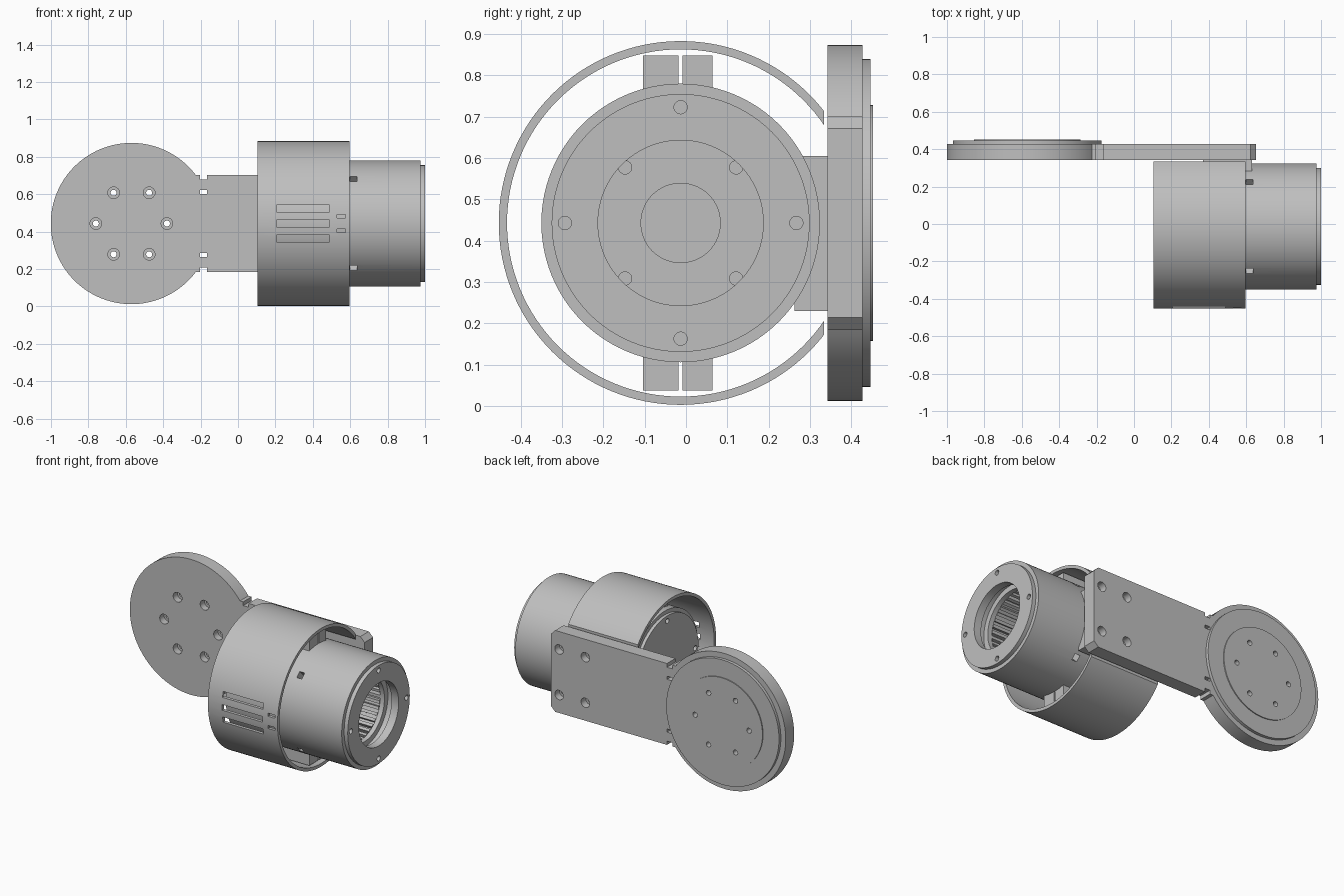
import bpy, bmesh, math
from mathutils import Matrix, Vector

cube = bpy.data.objects.get("Cube")
if cube:
    bpy.data.objects.remove(cube, do_unlink=True)

grey = bpy.data.materials.new("machined_grey")
grey.use_nodes = True
GREY = (0.52, 0.52, 0.52, 1)
grey.diffuse_color = GREY
grey.node_tree.nodes["Principled BSDF"].inputs["Base Color"].default_value = GREY

CY, CZ = -0.013, 0.443           # drum axis
DX = -0.57                       # disc centre
TO_X = Matrix.Rotation(math.pi / 2, 4, 'Y')
TO_Y = Matrix.Rotation(-math.pi / 2, 4, 'X')


def lathe(bm, profile, mat, n=96, closed=False):
    """Spin (height, radius) points about local z, then place with mat."""
    rings = []
    for h, r in profile:
        if r == 0:
            rings.append([bm.verts.new(mat @ Vector((0, 0, h)))] * n)
        else:
            rings.append([bm.verts.new(mat @ Vector((r * math.cos(2 * math.pi * i / n),
                          r * math.sin(2 * math.pi * i / n), h))) for i in range(n)])
    pairs = list(zip(rings, rings[1:]))
    if closed:
        pairs.append((rings[-1], rings[0]))
    for a, b in pairs:
        for i in range(n):
            j = (i + 1) % n
            bm.faces.new(list(dict.fromkeys((a[i], a[j], b[j], b[i]))))


def box(bm, x, y, z, mat=Matrix()):
    lo, hi = zip(x, y, z)
    size = [b - a for a, b in zip(lo, hi)]
    mid = [(a + b) / 2 for a, b in zip(lo, hi)]
    bmesh.ops.create_cube(bm, size=1, matrix=mat @ Matrix.Translation(mid)
                          @ Matrix.Diagonal((*size, 1)))


def pin(bm, profile, pos, axis, n=24):
    lathe(bm, [(profile[0][0], 0), *profile, (profile[-1][0], 0)],
          Matrix.Translation(pos) @ axis, n)


def finish(bm, name):
    bmesh.ops.recalc_face_normals(bm, faces=bm.faces)
    me = bpy.data.meshes.new(name)
    bm.to_mesh(me)
    bm.free()
    me.materials.append(grey)
    ob = bpy.data.objects.new(name, me)
    bpy.context.collection.objects.link(ob)
    return ob


def combine(ob, bm, operation):
    """Apply an exact boolean and remove the helper."""
    tool = finish(bm, "helper")
    tool.hide_render = True
    mod = ob.modifiers.new("bool", 'BOOLEAN')
    mod.operation, mod.object, mod.solver = operation, tool, 'EXACT'
    graph = bpy.context.evaluated_depsgraph_get()
    me = bpy.data.meshes.new_from_object(ob.evaluated_get(graph))
    ob.modifiers.clear()
    ob.data = me
    bpy.data.objects.remove(tool, do_unlink=True)


def smooth(ob):
    bpy.ops.object.select_all(action='DESELECT')
    ob.select_set(True)
    bpy.context.view_layer.objects.active = ob
    bpy.ops.object.shade_smooth_by_angle(angle=math.radians(30))


AXIS = Matrix.Translation((0, CY, CZ)) @ TO_X


def around(x, r, deg):
    a = math.radians(deg)
    return (x, CY + r * math.cos(a), CZ + r * math.sin(a))


# Motor drum with stepped ends, grooved bore and a raised hub on the bore floor
bm = bmesh.new()
lathe(bm, [(0.14, 0), (0.14, 0.313), (0.16, 0.313), (0.16, 0.337), (0.975, 0.337),
           (0.975, 0.312), (1.0, 0.312), (1.0, 0.2), (0.95, 0.2), (0.95, 0.235),
           (0.9, 0.235), (0.9, 0.2), (0.87, 0.2), (0.87, 0.235), (0.3, 0.235),
           (0.3, 0.097), (0.32, 0.097), (0.32, 0)], AXIS)
motor = finish(bm, "motor_drum")
cut = bmesh.new()
for d in range(0, 360, 90):
    for x in (0.14, 1.0):
        pin(cut, [(-0.04, 0.016), (0.04, 0.016)], around(x, 0.28, d), TO_X)
    pin(cut, [(-0.03, 0.016), (0.01, 0.016)], around(0.3, 0.19, d + 45), TO_X)
    box(cut, (0.6, 0.635), (-0.02, 0.02), (0.27, 0.36),
        Matrix.Translation((0, CY, CZ)) @ Matrix.Rotation(math.radians(d + 45), 4, 'X'))
combine(motor, cut, 'DIFFERENCE')
smooth(motor)

# Ribs lining the bore
bm = bmesh.new()
TEETH = 36
for i in range(TEETH):
    box(bm, (0.31, 0.865), (-0.009, 0.009), (0.203, 0.24),
        Matrix.Translation((0, CY, CZ)) @ Matrix.Rotation(2 * math.pi * i / TEETH, 4, 'X'))
finish(bm, "bore_ribs")

# Paired tabs above and below the drum
bm = bmesh.new()
for s in (-1, 1):
    z = sorted((CZ + s * 0.32, CZ + s * 0.405))
    for y in ((-0.104, -0.018), (-0.008, 0.064)):
        box(bm, (0.2, 0.575), y, z)
finish(bm, "drum_tabs")

# Open outer sleeve with vent slots
bm = bmesh.new()
lathe(bm, [(0.105, 0.44), (0.595, 0.44), (0.595, 0.42), (0.105, 0.42)], AXIS, 128, True)
sleeve = finish(bm, "outer_sleeve")
cut = bmesh.new()
box(cut, (0, 0.7), (0.334, 0.6), (0, 0.9))
for k in (-1, 0, 1):
    z = CZ + k * 0.08
    box(cut, (0.205, 0.49), (-0.6, -0.3), (z - 0.018, z + 0.018))
for s in (-1, 1):
    z = CZ + s * 0.039
    box(cut, (0.528, 0.575), (-0.6, -0.3), (z - 0.01, z + 0.01))
combine(sleeve, cut, 'DIFFERENCE')
smooth(sleeve)

# Block joining the drum to the arm
bm = bmesh.new()
box(bm, (0.37, 0.63), (0.262, 0.343), (0.23, 0.605))
finish(bm, "mount_block")

# Round end plate with stepped back, merged with the arm
bm = bmesh.new()
pin(bm, [(0.342, 0.431), (0.427, 0.431), (0.427, 0.397), (0.446, 0.397),
         (0.446, 0.285), (0.452, 0.285)], (DX, 0, CZ), TO_Y, 128)
arm = finish(bm, "arm_and_end_plate")
bm = bmesh.new()
H, C = 0.259, 0.03
outline = [(-0.3, -H), (0.652 - C, -H), (0.652, C - H), (0.652, H - C), (0.652 - C, H), (-0.3, H)]
face = bm.faces.new([bm.verts.new((x, 0.342, CZ + z)) for x, z in outline])
ext = bmesh.ops.extrude_face_region(bm, geom=[face])["geom"]
bmesh.ops.translate(bm, vec=(0, 0.085, 0), verts=[v for v in ext if isinstance(v, bmesh.types.BMVert)])
combine(arm, bm, 'UNION')

cut = bmesh.new()
for i in range(6):
    a = math.pi * i / 3
    pin(cut, [(0.3, 0.031), (0.385, 0.031), (0.385, 0.016), (0.48, 0.016)],
        (DX + 0.19 * math.cos(a), 0, CZ + 0.19 * math.sin(a)), TO_Y)
for s in (-1, 1):
    # Arm bolt holes and the notches beside the end plate
    for x in (0.41, 0.595):
        pin(cut, [(0.36, 0.016), (0.38, 0.016), (0.38, 0.03), (0.45, 0.03)],
            (x, 0, CZ + s * 0.145), TO_Y)
    for a, b in ((0.158, 0.178), (0.235, 0.28)):
        box(cut, (-0.203, -0.165), (0.3, 0.5), sorted((CZ + s * a, CZ + s * b)))
combine(arm, cut, 'DIFFERENCE')
smooth(arm)
